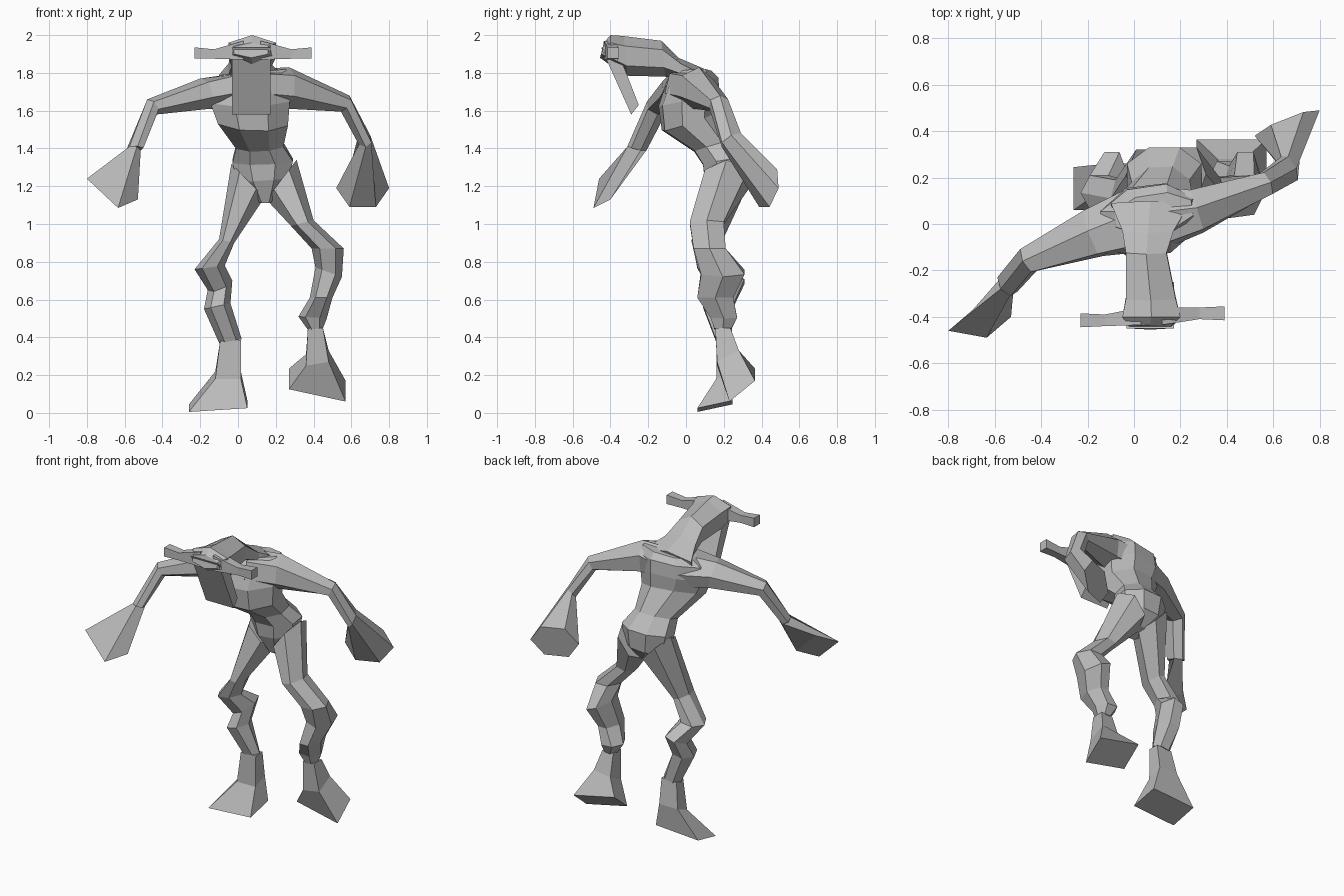
import bpy
import bmesh
import math
from mathutils import Vector

default_cube = bpy.data.objects.get("Cube")
if default_cube:
    bpy.data.objects.remove(default_cube, do_unlink=True)

# One plain grey for the whole figure
grey = bpy.data.materials.new("plain grey")
grey.use_nodes = True
grey_colour = (.5, .5, .5, 1)
grey.diffuse_color = grey_colour
grey.node_tree.nodes["Principled BSDF"].inputs["Base Color"].default_value = grey_colour


def section(sides, turn):
    """Polygon scaled to fill a unit square; four turned sides give a box."""
    angles = [turn + math.tau * k / sides for k in range(sides)]
    widest = max(math.cos(a) for a in angles)
    tallest = max(math.sin(a) for a in angles)
    return [(math.cos(a) / widest, math.sin(a) / tallest) for a in angles]


def loft(name, rings, sides=6, turn=0):
    """Skin rings, each given by two opposite ends and a half depth.

    The depth is a vector, or a length set square to the path."""
    ends = [(Vector(a), Vector(b), depth) for a, b, depth in rings]
    centres = [(a + b) / 2 for a, b, depth in ends]
    bm = bmesh.new()
    loops = []
    for i, (a, b, depth) in enumerate(ends):
        across = (b - a) / 2
        if isinstance(depth, tuple):
            deep = Vector(depth)
        else:
            path = centres[min(i + 1, len(ends) - 1)] - centres[max(i - 1, 0)]
            deep = path.cross(across).normalized() * depth
        loops.append([bm.verts.new(centres[i] + across * u + deep * v)
                      for u, v in section(sides, turn)])
    for low, high in zip(loops, loops[1:]):
        for k in range(sides):
            n = (k + 1) % sides
            bm.faces.new((low[k], low[n], high[n], high[k]))
    bm.faces.new(loops[0])
    bm.faces.new(loops[-1])
    bmesh.ops.recalc_face_normals(bm, faces=bm.faces)
    mesh = bpy.data.meshes.new(name)
    bm.to_mesh(mesh)
    bm.free()
    mesh.materials.append(grey)
    obj = bpy.data.objects.new(name, mesh)
    bpy.context.collection.objects.link(obj)
    return obj


def box_loft(name, rings):
    return loft(name, rings, 4, math.pi / 4)


def upright(name, levels, make=loft):
    """Loft from levels: left x, z, right x, z, front y, back y, back rise."""
    rings = []
    for xl, zl, xr, zr, front, back, rise in levels:
        y = (front + back) / 2
        rings.append(((xl, y, zl), (xr, y, zr), (0, (back - front) / 2, rise)))
    return make(name, rings)


# Hunched torso, crotch to shoulders, the chest turned a little
loft("torso", [
    ((.1, .2, 1.13), (.19, .2, 1.13), (0, .05, .02)),
    ((-.0, .21, 1.22), (.27, .21, 1.24), (0, .11, 0)),
    ((-.03, .21, 1.33), (.29, .21, 1.34), (0, .12, .02)),
    ((-.01, .14, 1.41), (.24, .15, 1.42), (0, .1, .03)),
    ((-.11, .0, 1.55), (.26, .04, 1.54), (-.01, .14, .05)),
    ((-.15, -.01, 1.65), (.27, .04, 1.66), (-.01, .15, .03)),
    ((-.14, -.0, 1.74), (.27, .06, 1.76), (-.01, .13, .02)),
    ((-.08, .02, 1.79), (.25, .07, 1.82), (-.01, .08, .0)),
], sides=8, turn=math.pi / 8)

# Neck and crown, reaching forward and peaking at the brow
loft("neck_and_crown", [
    ((-.1, .08, 1.76), (.24, .08, 1.76), (0, .02, .06)),
    ((-.05, -.02, 1.82), (.17, -.02, 1.82), (0, -.02, .06)),
    ((-.035, -.12, 1.875), (.14, -.12, 1.875), (0, -.01, .095)),
    ((-.035, -.32, 1.89), (.18, -.32, 1.89), (0, -.01, .105)),
    ((-.05, -.4, 1.92), (.2, -.4, 1.92), (0, .0, .08)),
    ((-.02, -.445, 1.92), (.16, -.445, 1.92), (0, .01, .04)),
], turn=math.pi / 6)

# Long flat face hanging from the crown
box_loft("face", [
    ((-.032, -.39, 1.885), (.172, -.39, 1.885), (0, .06, -.05)),
    ((-.032, -.27, 1.605), (.172, -.27, 1.605), (0, .02, .025)),
])

# Thin bars to each side of the crown
for side, root, tip, y in (("right", .03, -.23, -.415), ("left", .12, .39, -.385)):
    middle = (root * 2 + tip * 3) / 5
    box_loft(side + "_head_bar", [
        ((root, -.435, 1.92), (root, -.36, 1.92), (0, 0, .05)),
        ((middle, y - .025, 1.9), (middle, y + .025, 1.9), (0, 0, .025)),
        ((tip, y - .03, 1.905), (tip, y + .03, 1.905), (0, 0, .03)),
    ])

# Arms, each flaring into a mitten hand
loft("right_arm", [
    ((.0, .05, 1.8), (.0, -.02, 1.61), .13),
    ((-.2, -.03, 1.77), (-.15, -.05, 1.61), .1),
    ((-.48, -.16, 1.66), (-.43, -.15, 1.58), .055),
    ((-.575, -.28, 1.41), (-.515, -.24, 1.39), .05),
])
loft("right_hand", [
    ((-.575, -.28, 1.41), (-.515, -.24, 1.39), (.01, -.05, .01)),
    ((-.8, -.46, 1.24), (-.53, -.4, 1.13), (.03, -.06, -.1)),
], sides=4)
loft("left_arm", [
    ((.1, .05, 1.82), (.1, .0, 1.61), .13),
    ((.27, .07, 1.83), (.27, .04, 1.61), .09),
    ((.59, .18, 1.68), (.545, .165, 1.595), .05),
    ((.7, .24, 1.47), (.64, .24, 1.42), .06),
    ((.8, .49, 1.19), (.52, .38, 1.19), (.0, .02, .1)),
])

# Crooked legs, hip to ankle
upright("right_leg", [
    (-.035, 1.32, .14, 1.14, .1, .32, 0),
    (-.1, .92, -.02, .9, .03, .19, 0),
    (-.23, .76, -.07, .78, .06, .21, 0),
    (-.16, .65, -.03, .7, .13, .31, .02),
    (-.18, .55, -.04, .58, .09, .25, 0),
    (-.1, .37, .02, .39, .16, .24, 0),
])
upright("left_leg", [
    (.15, 1.13, .31, 1.34, .1, .33, 0),
    (.28, .99, .4, 1.02, .02, .2, 0),
    (.39, .87, .56, .87, .04, .21, 0),
    (.41, .77, .55, .72, .08, .31, 0),
    (.38, .61, .5, .61, .06, .25, 0),
    (.32, .51, .47, .5, .13, .27, 0),
    (.37, .44, .45, .45, .15, .24, 0),
])

# Wedge feet spreading from the ankles
upright("right_foot", [
    (-.095, .38, .015, .385, .165, .235, 0),
    (-.12, .2, .015, .2, .16, .26, .02),
    (-.26, .025, .05, .045, .06, .245, .02),
], box_loft)
upright("left_foot", [
    (.37, .45, .45, .45, .155, .235, 0),
    (.36, .28, .48, .3, .165, .28, .03),
    (.27, .18, .57, .115, .23, .365, .055),
], box_loft)
